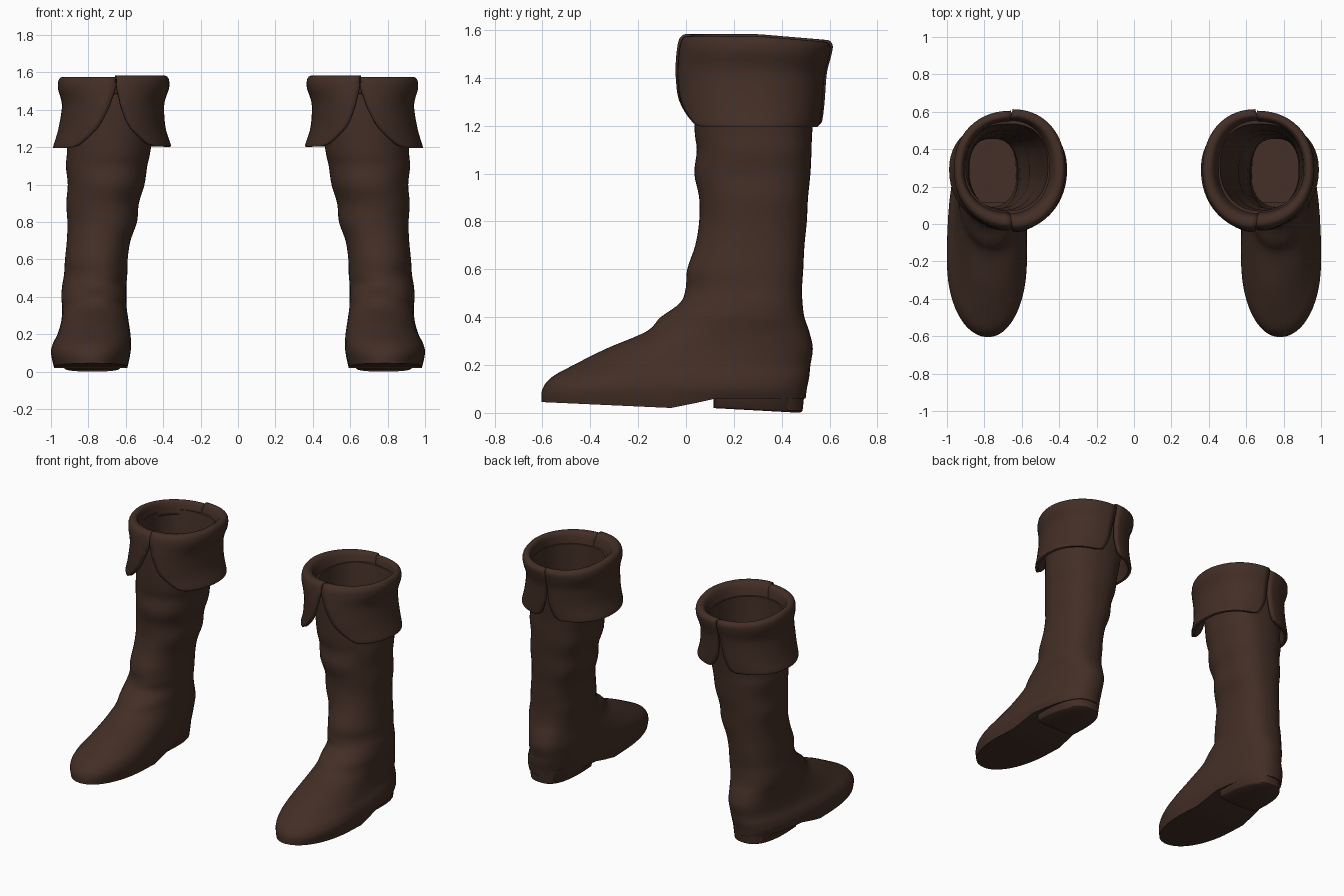
import bpy, bmesh, math

SEGMENTS = 48
STEPS = 4

if "Cube" in bpy.data.objects:
    bpy.data.objects.remove(bpy.data.objects["Cube"])

leather = bpy.data.materials.new("dark brown leather")
leather.use_nodes = True
colour = (0.056, 0.028, 0.019, 1)
leather.diffuse_color = colour
leather.node_tree.nodes["Principled BSDF"].inputs["Base Color"].default_value = colour


def power(value, exponent):
    return math.copysign(abs(value) ** exponent, value)


def outline(angles, x0, x1, y0, y1, yc, front=2.1, back=2.5):
    """Egg-shaped section; angle 0 is the front, a quarter turn is +x."""
    xc = x0 + 0.48 * (x1 - x0)
    points = []
    for a in angles:
        c, s = math.cos(a), math.sin(a)
        p = 2 / (front if c > 0 else back)
        x = xc + power(s, p) * ((x1 - xc) if s > 0 else (xc - x0))
        y = yc - power(c, p) * ((yc - y0) if c > 0 else (y1 - yc))
        points.append((x, y))
    return points


def smooth_rows(rows):
    """Spline through matching points of successive rows."""
    result = []
    for k in range(len(rows) - 1):
        quad = [rows[max(k - 1, 0)], rows[k], rows[k + 1], rows[min(k + 2, len(rows) - 1)]]
        for step in range(STEPS):
            t = step / STEPS
            result.append([
                tuple(b + 0.5 * t * (c - a + t * (2 * a - 5 * b + 4 * c - d + t * (3 * (b - c) + d - a)))
                      for a, b, c, d in zip(*pts))
                for pts in zip(*quad)])
    return result + [rows[-1]]


def loft(name, rows, closed=True, caps=True, thickness=0):
    bm = bmesh.new()
    grid = [[bm.verts.new(p) for p in row] for row in rows]
    n = len(grid[0])
    for low, high in zip(grid, grid[1:]):
        for i in range(n if closed else n - 1):
            j = (i + 1) % n
            bm.faces.new((low[i], low[j], high[j], high[i]))
    if caps:
        # strips across the section, so a curved sole stays smooth
        for row in (grid[0], grid[-1]):
            for i in range(n // 2):
                face = [row[i], row[i + 1], row[n - i - 1], row[(n - i) % n]]
                bm.faces.new(list(dict.fromkeys(face)))
        bmesh.ops.recalc_face_normals(bm, faces=bm.faces)
    mesh = bpy.data.meshes.new(name)
    bm.to_mesh(mesh)
    bm.free()
    mesh.materials.append(leather)
    obj = bpy.data.objects.new(name, mesh)
    bpy.context.collection.objects.link(obj)
    bpy.ops.object.select_all(action="DESELECT")
    obj.select_set(True)
    bpy.context.view_layer.objects.active = obj
    bpy.ops.object.shade_smooth_by_angle(angle=math.radians(50))
    if thickness:
        solid = obj.modifiers.new("thickness", "SOLIDIFY")
        solid.thickness = thickness
        solid.offset = -1
    mirror = obj.modifiers.new("other boot", "MIRROR")
    mirror.use_mirror_merge = False
    return obj


def sole_height(y):
    if y < -0.05:
        return 0.02 + 0.025 * (-0.05 - y) / 0.55
    return 0.02 + 0.04 * min((y + 0.05) / 0.17, 1)


def wrinkle(x, y, z):
    """Soft folds over the instep and the front of the ankle."""
    weight = max(0, 1 - abs(z - 0.48) / 0.26) * max(0, min(1, (0.25 - y) / 0.2))
    return y + 0.009 * weight * math.sin(62 * z + 7 * x)


full_turn = [2 * math.pi * i / SEGMENTS for i in range(SEGMENTS)]

# Boot body sections: z, x0, x1, y0, y1, y of the widest point
sections = [
    (0.05, 0.59, 0.985, -0.605, 0.50, -0.20),
    (0.10, 0.575, 1.0, -0.60, 0.505, -0.20),
    (0.15, 0.572, 0.99, -0.56, 0.515, -0.17),
    (0.20, 0.575, 0.965, -0.47, 0.52, -0.10),
    (0.27, 0.585, 0.945, -0.33, 0.53, 0.05),
    (0.34, 0.595, 0.94, -0.17, 0.515, 0.15),
    (0.40, 0.597, 0.945, -0.10, 0.495, 0.21),
    (0.46, 0.597, 0.94, -0.03, 0.487, 0.24),
    (0.52, 0.592, 0.93, 0.0, 0.485, 0.25),
    (0.60, 0.59, 0.925, 0.01, 0.49, 0.25),
    (0.70, 0.575, 0.915, 0.04, 0.495, 0.26),
    (0.80, 0.54, 0.912, 0.055, 0.505, 0.27),
    (0.90, 0.53, 0.918, 0.055, 0.51, 0.28),
    (1.00, 0.50, 0.91, 0.035, 0.52, 0.28),
    (1.10, 0.485, 0.92, 0.045, 0.525, 0.28),
    (1.20, 0.465, 0.915, 0.035, 0.53, 0.28),
    (1.50, 0.43, 0.93, 0.035, 0.565, 0.30),
]
rows = []
for index, (z, *size) in enumerate(sections):
    ring = outline(full_turn, *size)
    if index == 0:
        rows.append([(x, y, sole_height(y)) for x, y in ring])
    else:
        rows.append([(x, wrinkle(x, y, z), z) for x, y in ring])
outer = smooth_rows(rows)

# Inner lining goes back down the shaft to the insole
inset = 0.03
lining = [(z, x0 + inset, x1 - inset, max(y0, 0.04) + inset, y1 - inset, yc)
          for z, x0, x1, y0, y1, yc in reversed(sections) if z > 0.5]
lining.append((0.1, 0.63, 0.9, 0.09, 0.48, 0.25))
inner = [[(x, y, z) for x, y in outline(full_turn, *size)] for z, *size in lining]
loft("boot_body", outer + inner)

# Heel block with a straight front face
heel = []
for lift, x0, x1, y1 in ((0, 0.635, 0.925, 0.475), (0.008, 0.625, 0.935, 0.487), (0.1, 0.615, 0.94, 0.497)):
    ring = outline(full_turn, x0, x1, 0.115, y1, 0.16, front=5)
    heel.append([(x, y, lift + 0.02 - 0.02 * (y - 0.115) / 0.37) for x, y in ring])
loft("heel", heel)

# Turned-down cuff: z, x0, x1, y0, y1, front gap angle, back gap angle
cuff = [
    (1.195, 0.358, 0.988, -0.02, 0.56, 0.80, 0.32),
    (1.215, 0.362, 0.985, -0.03, 0.565, 0.62, 0.17),
    (1.30, 0.388, 0.96, -0.037, 0.572, 0.31, 0.07),
    (1.40, 0.395, 0.943, -0.038, 0.578, 0.13, 0.03),
    (1.45, 0.388, 0.945, -0.036, 0.585, 0.07, 0.02),
    (1.51, 0.368, 0.962, -0.03, 0.60, 0.01, 0.01),
    (1.555, 0.37, 0.96, -0.02, 0.605, 0.01, 0.01),
    (1.575, 0.39, 0.94, 0.005, 0.585, 0, 0),
    (1.56, 0.425, 0.915, 0.045, 0.56, 0, 0),
    (1.48, 0.455, 0.905, 0.065, 0.54, 0, 0),
]
half = 28
for name, side in (("outer_cuff_flap", 1), ("inner_cuff_flap", -1)):
    rows = []
    for z, x0, x1, y0, y1, front_gap, back_gap in cuff:
        start, end = front_gap, math.pi - back_gap
        if side < 0:
            start, end = -end, -start
        angles = [start + (end - start) * i / half for i in range(half + 1)]
        shift = 0.008 if side < 0 else 0
        ring = outline(angles, x0, x1, y0 - shift, y1 + shift, 0.29, back=2.2)
        # the rim dips a little toward the back
        rows.append([(x, y, z + shift - 0.025 * max(0, y - 0.3) / 0.3 * (z - 1.19) / 0.38)
                     for x, y in ring])
    loft(name, smooth_rows(rows), closed=False, caps=False, thickness=0.022)
